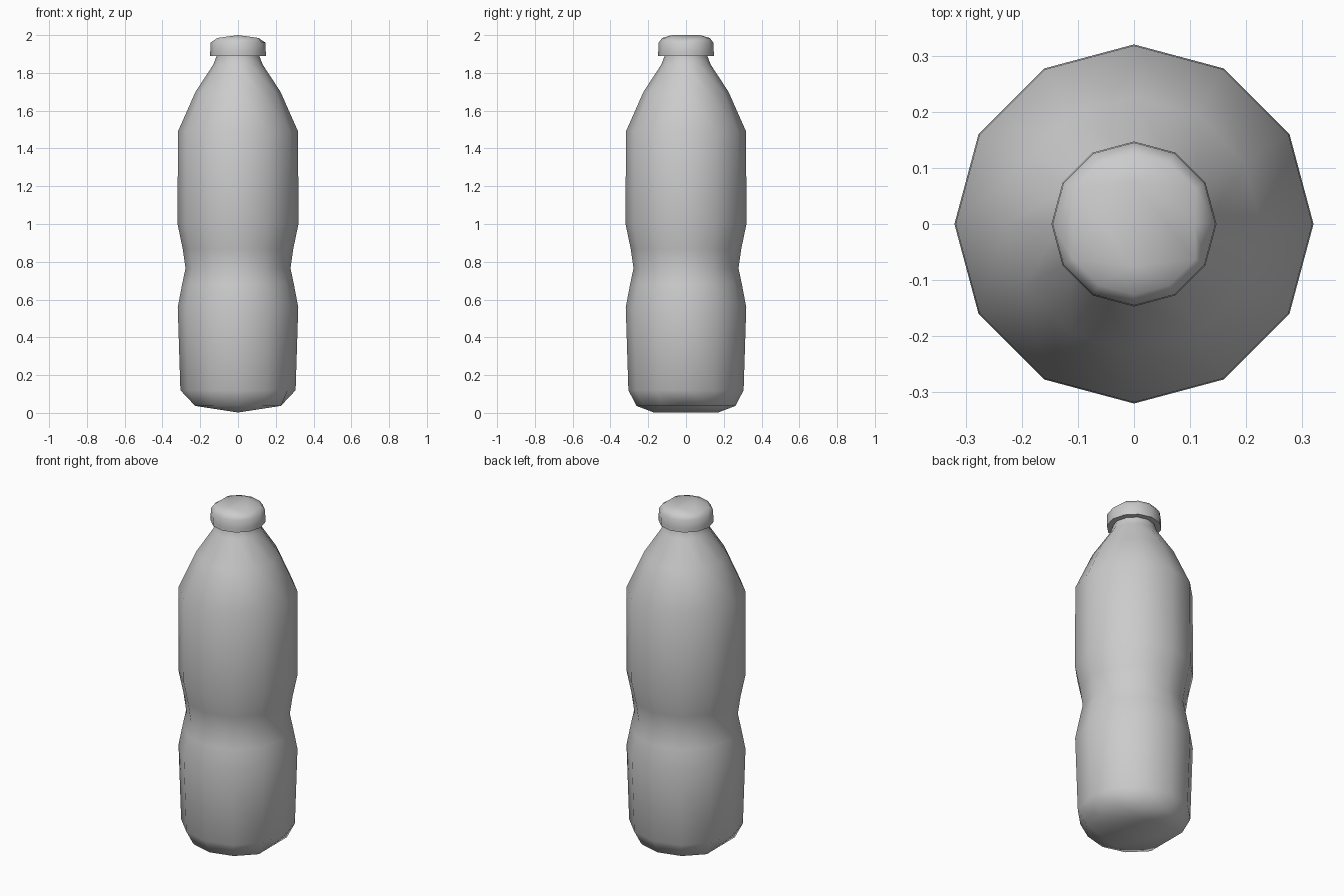
import bpy, bmesh, math

if "Cube" in bpy.data.objects:
    bpy.data.objects.remove(bpy.data.objects["Cube"])

SIDES = 12


def lathe(name, profile, ridge_y, ridge_z):
    """Revolve (radius, z) rings; close the last one with a shallow ridge along y."""
    bm = bmesh.new()
    rings = []
    for i, (r, z) in enumerate(profile):
        ring = []
        for k in range(SIDES):
            a = 2 * math.pi * k / SIDES
            # the closing ring is flattened on its two x sides
            rr = r * math.cos(math.pi / 6) if i == len(profile) - 1 and k in (0, 6) else r
            ring.append(bm.verts.new((rr * math.cos(a), rr * math.sin(a), z)))
        rings.append(ring)
    for a, b in zip(rings, rings[1:]):
        for k in range(SIDES):
            n = (k + 1) % SIDES
            bm.faces.new((a[k], a[n], b[n], b[k]))
    # ridged end: fans at both ends, two slopes between them
    end = rings[-1]
    back = bm.verts.new((0, ridge_y, ridge_z))
    front = bm.verts.new((0, -ridge_y, ridge_z))
    for tip, start in ((back, 1), (front, 7)):
        for k in range(start, start + 4):
            bm.faces.new((end[k], end[k + 1], tip))
    bm.faces.new((front, end[11], end[0], end[1], back))
    bm.faces.new((back, end[5], end[6], end[7], front))
    bmesh.ops.recalc_face_normals(bm, faces=bm.faces)
    mesh = bpy.data.meshes.new(name)
    bm.to_mesh(mesh)
    bm.free()
    obj = bpy.data.objects.new(name, mesh)
    bpy.context.collection.objects.link(obj)
    bpy.ops.object.select_all(action='DESELECT')
    obj.select_set(True)
    bpy.context.view_layer.objects.active = obj
    bpy.ops.object.shade_smooth_by_angle(angle=math.radians(65))
    return obj


# Bottle body, from neck down to the base
lathe("bottle_body", [
    (0.115, 1.91), (0.115, 1.885), (0.13, 1.845), (0.225, 1.70),
    (0.318, 1.49), (0.32, 1.0), (0.293, 0.87), (0.278, 0.765),
    (0.296, 0.68), (0.319, 0.56), (0.305, 0.12), (0.262, 0.037),
], 0.17, 0.002)

# Screw cap, from the underside of its rim up to the crown
lathe("cap", [
    (0.11, 1.89), (0.147, 1.89), (0.147, 1.91), (0.145, 1.96), (0.126, 1.985),
], 0.075, 2.0)
